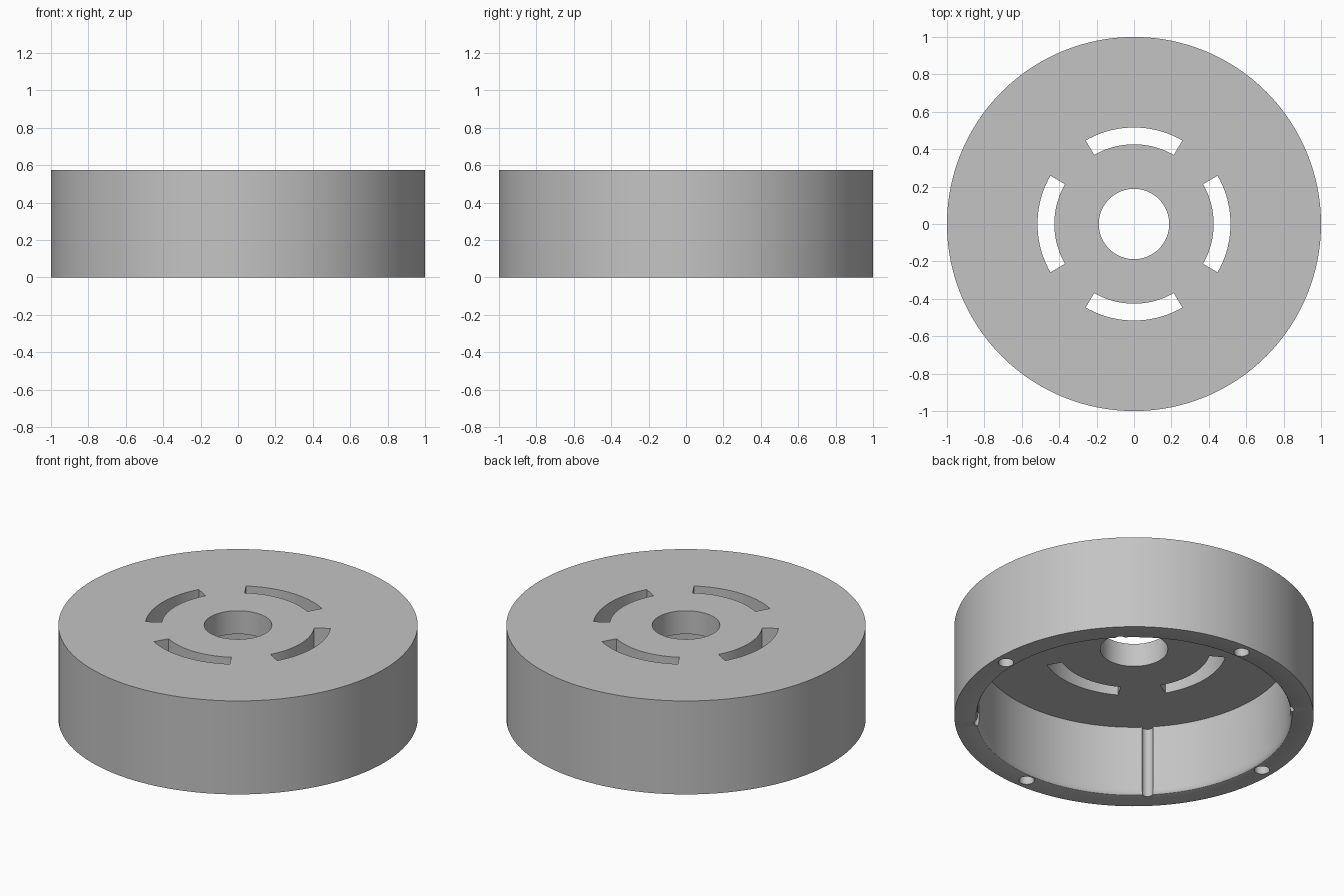
import bpy, bmesh, math

if "Cube" in bpy.data.objects:
    bpy.data.objects.remove(bpy.data.objects["Cube"])

HEIGHT = 0.574
CEILING = 0.431
SEG = 128


def finish(name, bm):
    bmesh.ops.recalc_face_normals(bm, faces=bm.faces)
    mesh = bpy.data.meshes.new(name)
    bm.to_mesh(mesh)
    bm.free()
    obj = bpy.data.objects.new(name, mesh)
    bpy.context.collection.objects.link(obj)
    return obj


def lathe(name, profile):
    """Revolve a closed (radius, z) outline around z."""
    bm = bmesh.new()
    rings = []
    for i in range(SEG):
        a = 2 * math.pi * i / SEG
        rings.append([bm.verts.new((r * math.cos(a), r * math.sin(a), z)) for r, z in profile])
    n = len(profile)
    for i in range(SEG):
        p, q = rings[i], rings[(i + 1) % SEG]
        for j in range(n):
            k = (j + 1) % n
            bm.faces.new((p[j], q[j], q[k], p[k]))
    return finish(name, bm)


def prism(name, outline, z0, z1):
    """Extrude a flat outline from z0 to z1."""
    bm = bmesh.new()
    face = bm.faces.new([bm.verts.new((x, y, z0)) for x, y in outline])
    top = bmesh.ops.extrude_face_region(bm, geom=[face])
    verts = [v for v in top["geom"] if isinstance(v, bmesh.types.BMVert)]
    bmesh.ops.translate(bm, verts=verts, vec=(0, 0, z1 - z0))
    return finish(name, bm)


def arc(radius, a0, a1, steps, cx=0.0, cy=0.0):
    return [(cx + radius * math.cos(a0 + (a1 - a0) * i / steps),
             cy + radius * math.sin(a0 + (a1 - a0) * i / steps)) for i in range(steps + 1)]


def circle(radius, dist, angle):
    return arc(radius, 0, 2 * math.pi, 24, dist * math.cos(angle), dist * math.sin(angle))[:-1]


# Cup body: open underneath, bored top plate, rounded inner lip
lip = [(0.883 - 0.015 * math.sin(t), 0.05 * (1 - math.cos(t)))
       for t in (math.pi / 2 * i / 6 for i in range(7))]
body = lathe("cup_body", [(0.188, CEILING), (0.188, HEIGHT), (1, HEIGHT), (1, 0)]
             + lip + [(0.868, CEILING)])

# Cutters: curved slots, screw holes in the rim, grooves down the inner wall
cutters = []
half = math.radians(30)
for k in range(4):
    a = k * math.pi / 2
    d = a + math.pi / 4
    slot = arc(0.516, a - half, a + half, 20) + arc(0.426, a + half, a - half, 20)
    cutters.append(prism("slot_cutter", slot, CEILING - 0.1, HEIGHT + 0.1))
    cutters.append(prism("screw_hole_cutter", circle(0.043, 0.93, a), -0.1, 0.35))
    cutters.append(prism("groove_cutter", circle(0.031, 0.863, d), -0.1, CEILING))

for c in cutters:
    c.hide_render = True
    mod = body.modifiers.new(c.name, "BOOLEAN")
    mod.operation = "DIFFERENCE"
    mod.solver = "EXACT"
    mod.object = c

# Bake the cuts and remove the cutters
deps = bpy.context.evaluated_depsgraph_get()
baked = bpy.data.meshes.new_from_object(body.evaluated_get(deps))
body.modifiers.clear()
body.data = baked
for c in cutters:
    bpy.data.objects.remove(c, do_unlink=True)

# Plain grey finish
grey = bpy.data.materials.new("light_grey")
grey.diffuse_color = (0.55, 0.55, 0.55, 1)
grey.use_nodes = True
grey.node_tree.nodes["Principled BSDF"].inputs["Base Color"].default_value = grey.diffuse_color
body.data.materials.clear()
body.data.materials.append(grey)

bpy.context.view_layer.objects.active = body
body.select_set(True)
bpy.ops.object.shade_smooth_by_angle(angle=math.radians(30))
